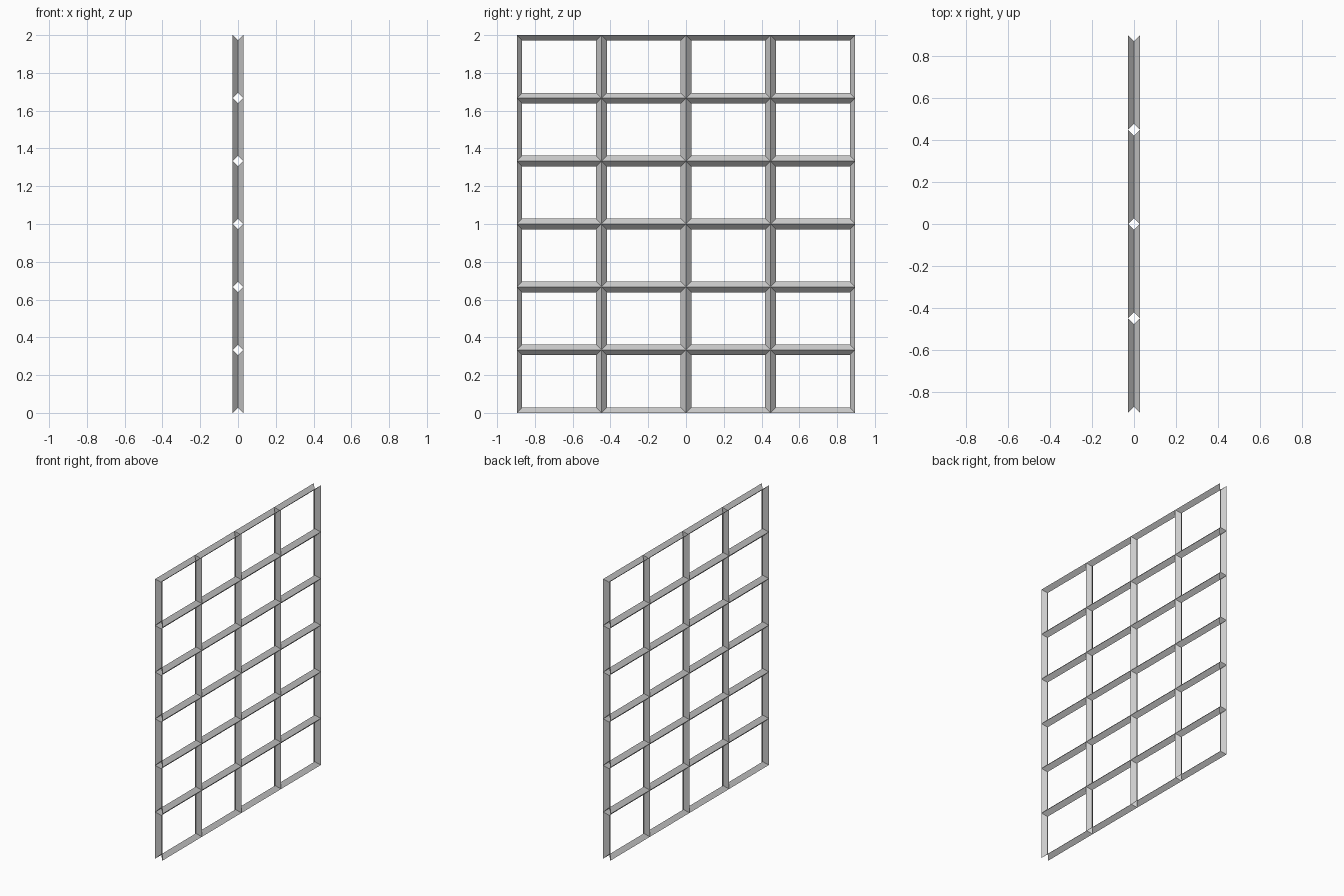
import bpy, bmesh

if "Cube" in bpy.data.objects:
    bpy.data.objects.remove(bpy.data.objects["Cube"])

COLS, ROWS = 4, 6
WIDTH, HEIGHT = 1.79, 2.0
D = 0.028                      # half depth and inset of the angled frame
W, H = WIDTH / COLS, HEIGHT / ROWS


def ring(bm, x, inset, y0, z0):
    """Rectangle of vertices in the y-z plane."""
    a, b = y0 + inset, y0 + W - inset
    c, d = z0 + inset, z0 + H - inset
    return [bm.verts.new((x, y, z)) for y, z in ((a, c), (b, c), (b, d), (a, d))]


# One pane frame: open V-section ring with mitred corners
bm = bmesh.new()
loops = [ring(bm, x, i, -WIDTH / 2, 0) for x, i in ((-D, 0), (0, D), (D, 0))]
for r0, r1 in zip(loops, loops[1:]):
    for k in range(4):
        n = (k + 1) % 4
        bm.faces.new((r0[k], r1[k], r1[n], r0[n]))
mesh = bpy.data.meshes.new("lattice_frame")
bm.to_mesh(mesh)
bm.free()
frame = bpy.data.objects.new("lattice_frame", mesh)
bpy.context.collection.objects.link(frame)

# Repeat the pane across and up to form the lattice
for name, count, offset in (("columns", COLS, (0, W, 0)), ("rows", ROWS, (0, 0, H))):
    arr = frame.modifiers.new(name, 'ARRAY')
    arr.count = count
    arr.use_relative_offset = False
    arr.use_constant_offset = True
    arr.constant_offset_displace = offset
